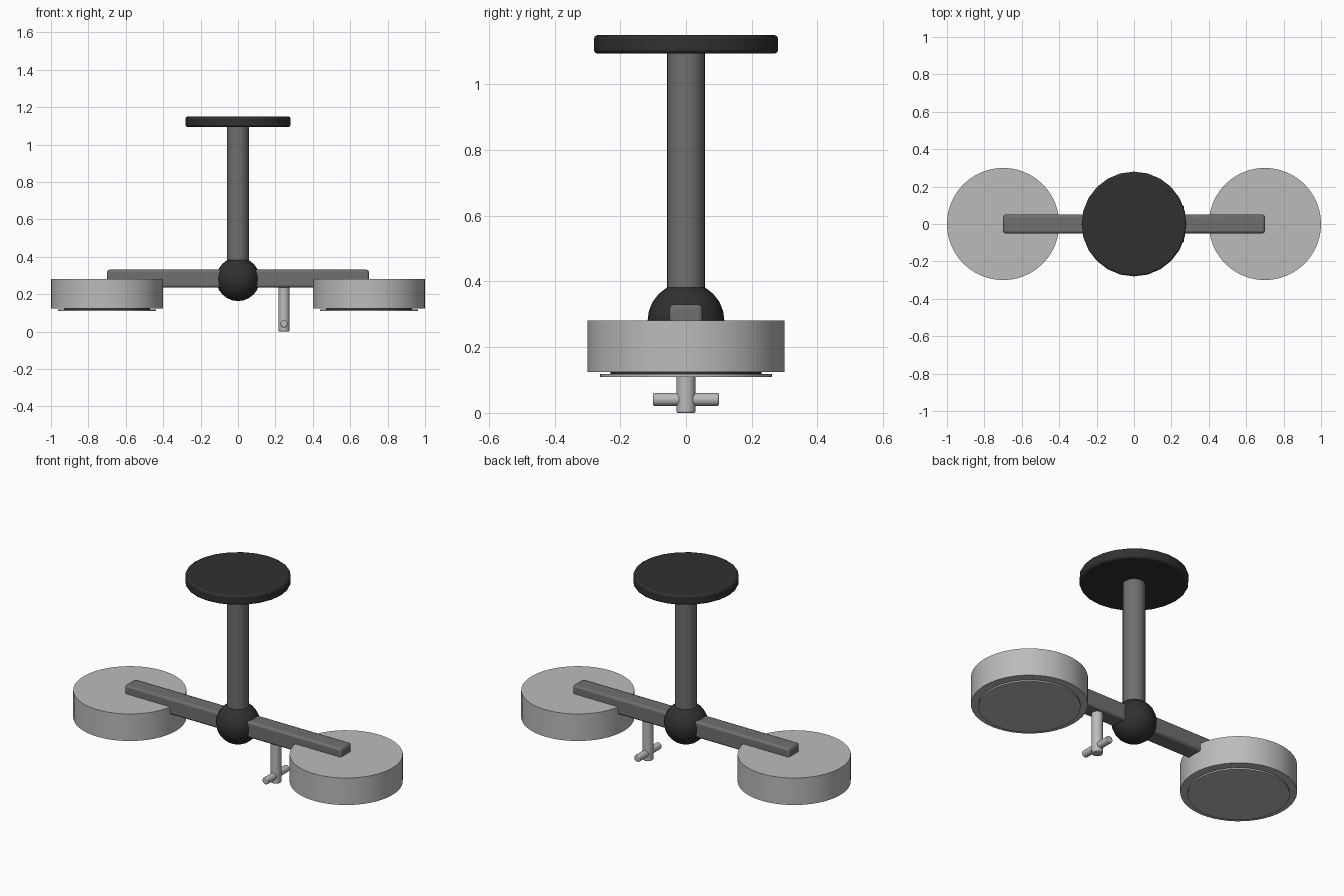
import bpy, math

if "Cube" in bpy.data.objects:
    bpy.data.objects.remove(bpy.data.objects["Cube"])


def material(name, value, alpha=1.0):
    m = bpy.data.materials.new(name)
    m.diffuse_color = (value, value, value, alpha)
    m.use_nodes = True
    m.node_tree.nodes["Principled BSDF"].inputs["Base Color"].default_value = m.diffuse_color
    return m


BLACK = material("black_metal", 0.03)
DARK = material("dark_metal", 0.16)
LIGHT = material("light_grey", 0.5)


def finish(name, mat, bevel=0.0, segments=2):
    ob = bpy.context.object
    ob.name = name
    ob.data.materials.append(mat)
    if bevel:
        mod = ob.modifiers.new("Bevel", "BEVEL")
        mod.width = bevel
        mod.segments = segments
        mod.limit_method = 'ANGLE'
        mod.angle_limit = math.radians(40)
    bpy.ops.object.shade_smooth_by_angle(angle=math.radians(35))
    return ob


def cylinder(name, r, z0, z1, mat, x=0, sides=24, bevel=0.0):
    bpy.ops.mesh.primitive_cylinder_add(vertices=sides, radius=r, depth=z1 - z0,
                                        location=(x, 0, (z0 + z1) / 2))
    return finish(name, mat, bevel)


# ceiling plate and hanging stem
cylinder("ceiling_plate", 0.28, 1.094, 1.15, BLACK, bevel=0.01)
cylinder("stem", 0.058, 0.28, 1.1, DARK)

# central ball joint
bpy.ops.mesh.primitive_uv_sphere_add(segments=24, ring_count=12, radius=0.117,
                                     location=(0, 0, 0.28))
finish("ball_joint", BLACK)

# horizontal arm
bpy.ops.mesh.primitive_cube_add(size=1, location=(0, 0, 0.283))
bpy.context.object.scale = (1.4, 0.1, 0.095)
bpy.ops.object.transform_apply(location=False, rotation=False, scale=True)
finish("arm", DARK, 0.012)

# drum lamps with recessed neck and diffuser plate underneath
for side, x in (("left", -0.7), ("right", 0.7)):
    cylinder(side + "_drum", 0.3, 0.124, 0.282, LIGHT, x, 48)
    cylinder(side + "_diffuser_neck", 0.23, 0.114, 0.13, BLACK, x, 48)
    cylinder(side + "_diffuser", 0.262, 0.109, 0.118, LIGHT, x, 48)

# pull rod with cross handle
cylinder("pull_rod", 0.029, 0.0, 0.26, LIGHT, 0.246, 20, bevel=0.004)
bpy.ops.mesh.primitive_cylinder_add(vertices=20, radius=0.02, depth=0.2,
                                    location=(0.246, 0, 0.041),
                                    rotation=(math.pi / 2, 0, 0))
finish("pull_handle", LIGHT, 0.004)
